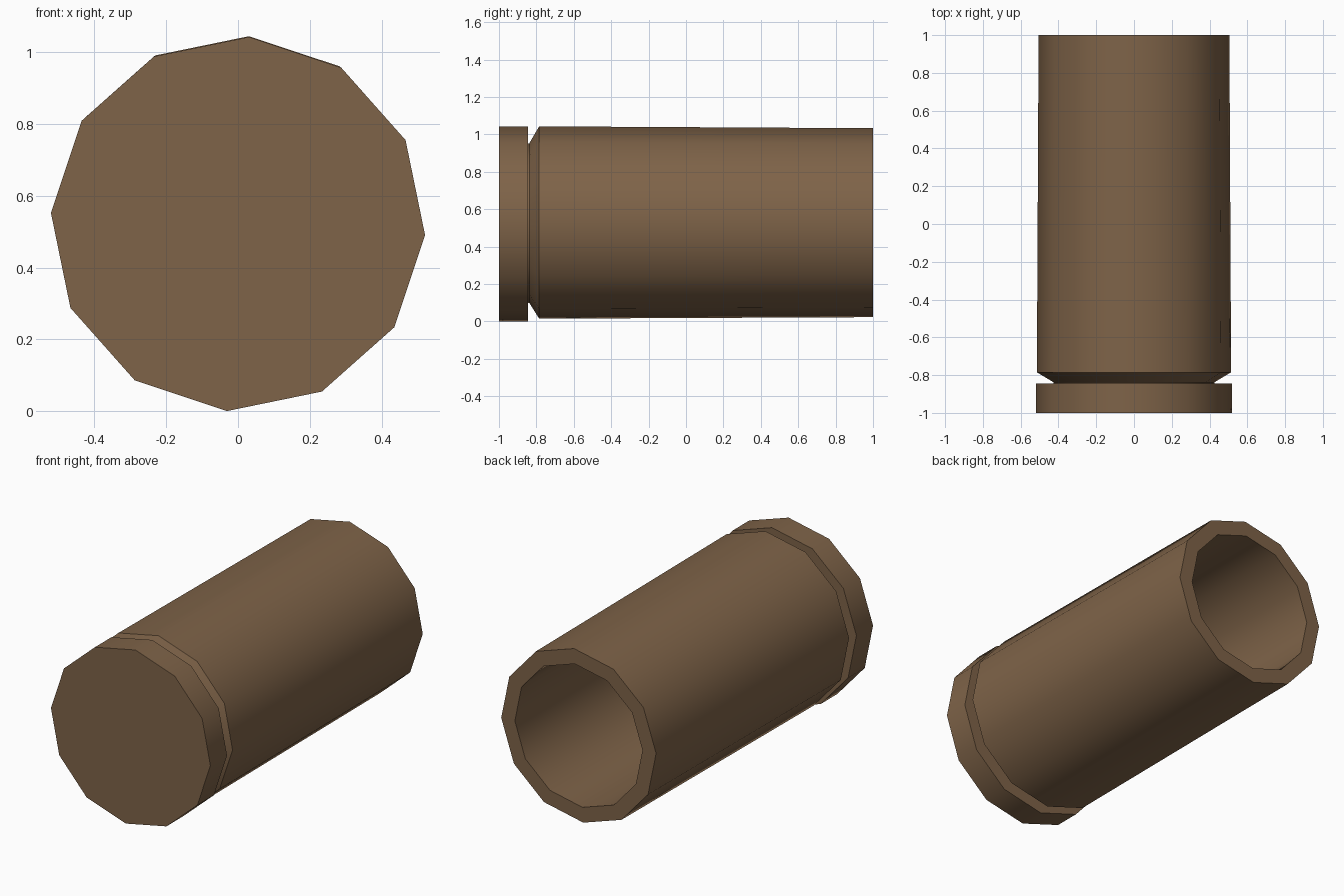
import bpy, bmesh, math

if "Cube" in bpy.data.objects:
    bpy.data.objects.remove(bpy.data.objects["Cube"])

SIDES = 12
TURN = math.radians(-3.4)  # slight roll of the twelve-sided section

# Lathe profile along y: (y, radius, centre height), closed base to open mouth
PROFILE = [
    (-1.00, 0.521, 0.521),   # rim face
    (-0.845, 0.521, 0.521),  # rim back edge
    (-0.845, 0.427, 0.526),  # groove floor
    (-0.838, 0.427, 0.526),
    (-0.785, 0.515, 0.529),  # end of groove slope
    (1.00, 0.506, 0.528),    # mouth, outer edge
    (1.00, 0.417, 0.528),    # mouth, inner edge
    (-0.78, 0.417, 0.528),   # inside floor
]


def lathe(name, profile, material):
    bm = bmesh.new()
    rings = []
    for y, r, cz in profile:
        angles = [TURN + 2 * math.pi * k / SIDES for k in range(SIDES)]
        rings.append([bm.verts.new((r * math.cos(a), y, cz + r * math.sin(a)))
                      for a in angles])
    for a, b in zip(rings, rings[1:]):
        for i in range(SIDES):
            j = (i + 1) % SIDES
            bm.faces.new((a[i], a[j], b[j], b[i]))
    bm.faces.new(rings[0])
    bm.faces.new(rings[-1])
    bmesh.ops.recalc_face_normals(bm, faces=bm.faces)
    mesh = bpy.data.meshes.new(name)
    bm.to_mesh(mesh)
    bm.free()
    mesh.materials.append(material)
    obj = bpy.data.objects.new(name, mesh)
    bpy.context.collection.objects.link(obj)
    # Rounded sides shade smooth, steps and ends stay sharp
    bpy.context.view_layer.objects.active = obj
    obj.select_set(True)
    bpy.ops.object.shade_smooth_by_angle(angle=math.radians(40))
    obj.select_set(False)
    return obj


brown = bpy.data.materials.new("dull brass brown")
brown.diffuse_color = (0.21, 0.125, 0.065, 1)
brown.use_nodes = True
brown.node_tree.nodes["Principled BSDF"].inputs["Base Color"].default_value = brown.diffuse_color

# Hollow cartridge casing with grooved rim
lathe("cartridge_casing", PROFILE, brown)
